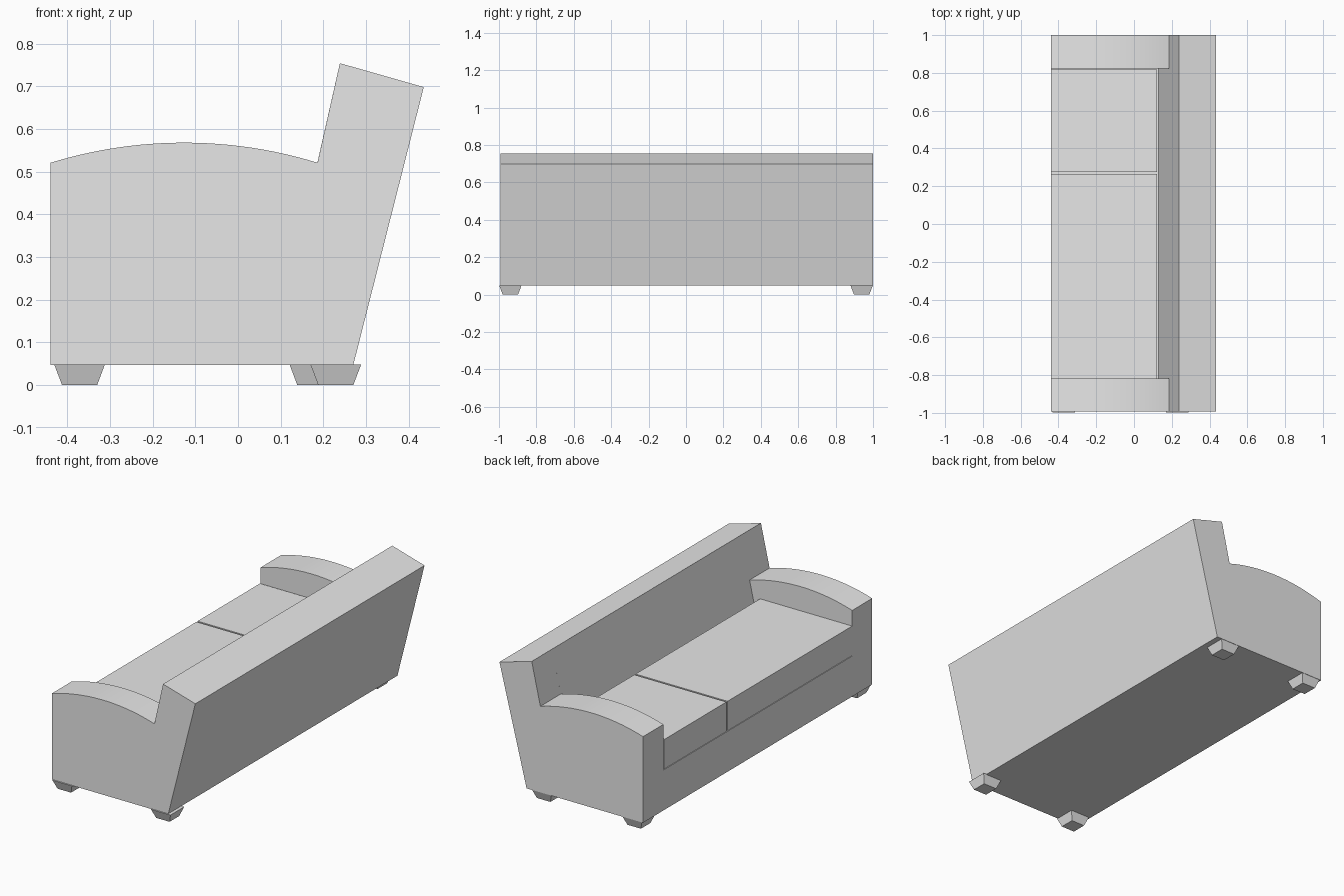
import bpy
import bmesh
import math

if "Cube" in bpy.data.objects:
    bpy.data.objects.remove(bpy.data.objects["Cube"], do_unlink=True)

# One upholstery colour throughout
grey = bpy.data.materials.new("light_grey")
grey.use_nodes = True
grey.diffuse_color = (0.8, 0.8, 0.8, 1)
grey.node_tree.nodes["Principled BSDF"].inputs["Base Color"].default_value = (0.8, 0.8, 0.8, 1)


def finish(name, bm):
    bmesh.ops.recalc_face_normals(bm, faces=bm.faces)
    mesh = bpy.data.meshes.new(name)
    bm.to_mesh(mesh)
    bm.free()
    mesh.materials.append(grey)
    obj = bpy.data.objects.new(name, mesh)
    bpy.context.collection.objects.link(obj)
    return obj


def extrude_profile(name, profile, y0, y1):
    """Extrude an (x, z) outline along y."""
    bm = bmesh.new()
    face = bm.faces.new([bm.verts.new((x, y0, z)) for x, z in profile])
    out = bmesh.ops.extrude_face_region(bm, geom=[face])
    verts = [v for v in out["geom"] if isinstance(v, bmesh.types.BMVert)]
    bmesh.ops.translate(bm, verts=verts, vec=(0, y1 - y0, 0))
    return finish(name, bm)


FRONT, BOTTOM = -0.4385, 0.0475
ARM_BACK, ARM_Z, ARM_RISE = 0.186, 0.521, 0.047
SEAT_BASE, SEAT_TOP, SEAT_BACK = 0.27, 0.435, 0.122
OUTER_BACK = [(0.27, BOTTOM), (0.435, 0.698), (0.2386, 0.754)]

# Arched arm top, a circular arc from the back to the front
half = (ARM_BACK - FRONT) / 2
radius = (half ** 2 + ARM_RISE ** 2) / (2 * ARM_RISE)
sweep = math.asin(half / radius)
mid = (ARM_BACK + FRONT) / 2
arch = []
for i in range(25):
    a = sweep * (1 - i / 12)
    arch.append((mid + radius * math.sin(a), ARM_Z + ARM_RISE - radius * (1 - math.cos(a))))

# End panels: arm and backrest end in one outline
end_profile = [(FRONT, BOTTOM)] + OUTER_BACK + arch
for name, y0, y1 in (("right_arm", -0.992, -0.818), ("left_arm", 0.823, 1.0)):
    arm = extrude_profile(name, end_profile, y0, y1)
    bpy.ops.object.select_all(action='DESELECT')
    arm.select_set(True)
    bpy.context.view_layer.objects.active = arm
    bpy.ops.object.shade_smooth_by_angle(angle=math.radians(20))

# Seat base and leaning backrest between the arms
body = [(FRONT, BOTTOM)] + OUTER_BACK + [(0.129, SEAT_BASE), (FRONT, SEAT_BASE)]
extrude_profile("base_and_backrest", body, -0.818, 0.823)

# Seat cushions, one long and one short
cushion = [(FRONT, SEAT_BASE + 0.003), (SEAT_BACK, SEAT_BASE + 0.003),
           (SEAT_BACK, SEAT_TOP), (FRONT, SEAT_TOP)]
extrude_profile("long_cushion", cushion, -0.818, 0.265)
extrude_profile("short_cushion", cushion, 0.275, 0.817)


# Tapered square feet
def foot(name, x, y):
    bm = bmesh.new()
    bmesh.ops.create_cube(bm, size=1)
    for v in bm.verts:
        width = 0.119 if v.co.z > 0 else 0.082
        v.co = (x + v.co.x * width, y + v.co.y * width, 0.049 * (v.co.z > 0))
    finish(name, bm)


foot("front_right_foot", -0.371, -0.939)
foot("front_left_foot", -0.371, 0.939)
foot("back_right_foot", 0.229, -0.939)
foot("back_left_foot", 0.18, 0.939)
